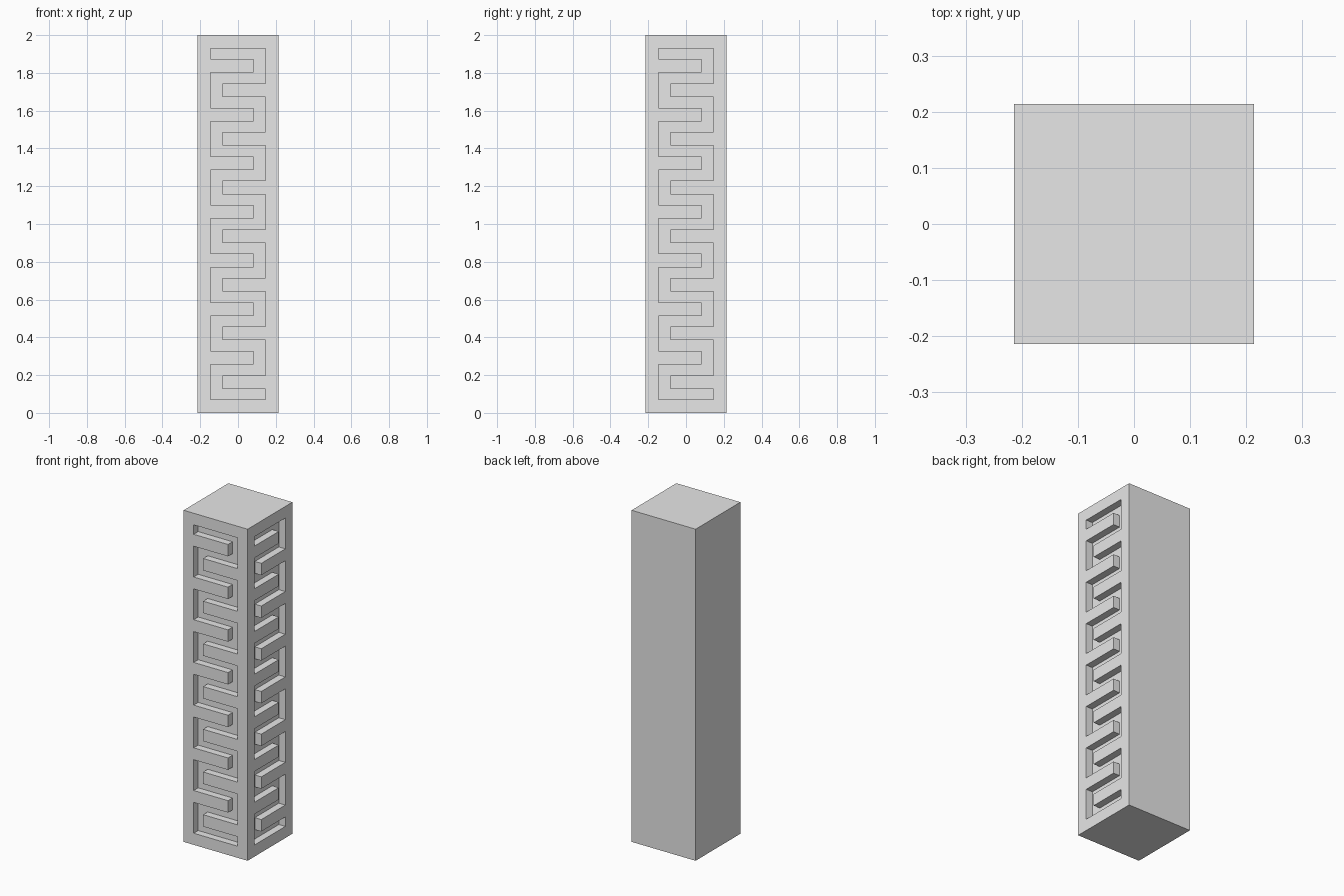
import bpy, bmesh, math
from mathutils import Matrix

cube = bpy.data.objects.get("Cube")
if cube:
    bpy.data.objects.remove(cube, do_unlink=True)

HALF, HEIGHT, DEPTH = 0.2135, 2.0, 0.043
OUTER, INNER = 0.146, 0.083        # outer and inner half width of the groove
BARS, BAR, MARGIN = 15, 0.057, 0.07
PITCH = (HEIGHT - 2 * MARGIN - BAR) / (BARS - 1)

grey = bpy.data.materials.new("light grey")
grey.use_nodes = True
grey.diffuse_color = (0.8, 0.8, 0.8, 1)
grey.node_tree.nodes["Principled BSDF"].inputs["Base Color"].default_value = (0.8, 0.8, 0.8, 1)


def meander_outline():
    """Winding groove outline: down one edge, back up the other."""
    right, left = [], []
    for k in range(BARS):
        top = HEIGHT - MARGIN - k * PITCH
        low = top - BAR
        if k % 2 == 0:   # runs from the left side to the right side
            right += [(-OUTER if k == 0 else -INNER, top), (OUTER, top)]
            left += [(-OUTER, low), (INNER, low)]
        else:            # runs back to the left side
            right += [(OUTER, low), (-INNER, low)]
            left += [(INNER, top), (-OUTER, top)]
    # the last bar closes at its right end
    left[-1] = (OUTER, left[-1][1])
    return right + left[::-1]


def make_object(name, bm):
    bmesh.ops.recalc_face_normals(bm, faces=bm.faces)
    mesh = bpy.data.meshes.new(name)
    bm.to_mesh(mesh)
    bm.free()
    mesh.materials.append(grey)
    obj = bpy.data.objects.new(name, mesh)
    bpy.context.collection.objects.link(obj)
    return obj


def make_cutter(name, angle):
    """Meander prism reaching into one side of the pillar."""
    bm = bmesh.new()
    face = bm.faces.new([bm.verts.new((x, -HALF + DEPTH, z)) for x, z in meander_outline()])
    ext = bmesh.ops.extrude_face_region(bm, geom=[face])
    moved = [v for v in ext["geom"] if isinstance(v, bmesh.types.BMVert)]
    bmesh.ops.translate(bm, verts=moved, vec=(0, -2 * DEPTH, 0))
    bmesh.ops.rotate(bm, verts=bm.verts, cent=(0, 0, 0), matrix=Matrix.Rotation(angle, 3, "Z"))
    obj = make_object(name, bm)
    obj.hide_render = True
    return obj


# Square pillar
bm = bmesh.new()
bmesh.ops.create_cube(bm, size=1)
bmesh.ops.scale(bm, verts=bm.verts, vec=(2 * HALF, 2 * HALF, HEIGHT))
bmesh.ops.translate(bm, verts=bm.verts, vec=(0, 0, HEIGHT / 2))
pillar = make_object("pillar", bm)

# Grooves on the front and on the +x side
cutters = [make_cutter("front_groove_cutter", 0),
           make_cutter("side_groove_cutter", math.pi / 2)]
for cutter in cutters:
    mod = pillar.modifiers.new(cutter.name, "BOOLEAN")
    mod.operation = "DIFFERENCE"
    mod.solver = "EXACT"
    mod.object = cutter

# Bake the cuts and remove the cutters
bpy.context.view_layer.update()
graph = bpy.context.evaluated_depsgraph_get()
carved = bpy.data.meshes.new_from_object(pillar.evaluated_get(graph))
pillar.modifiers.clear()
pillar.data = carved
for cutter in cutters:
    bpy.data.objects.remove(cutter, do_unlink=True)
